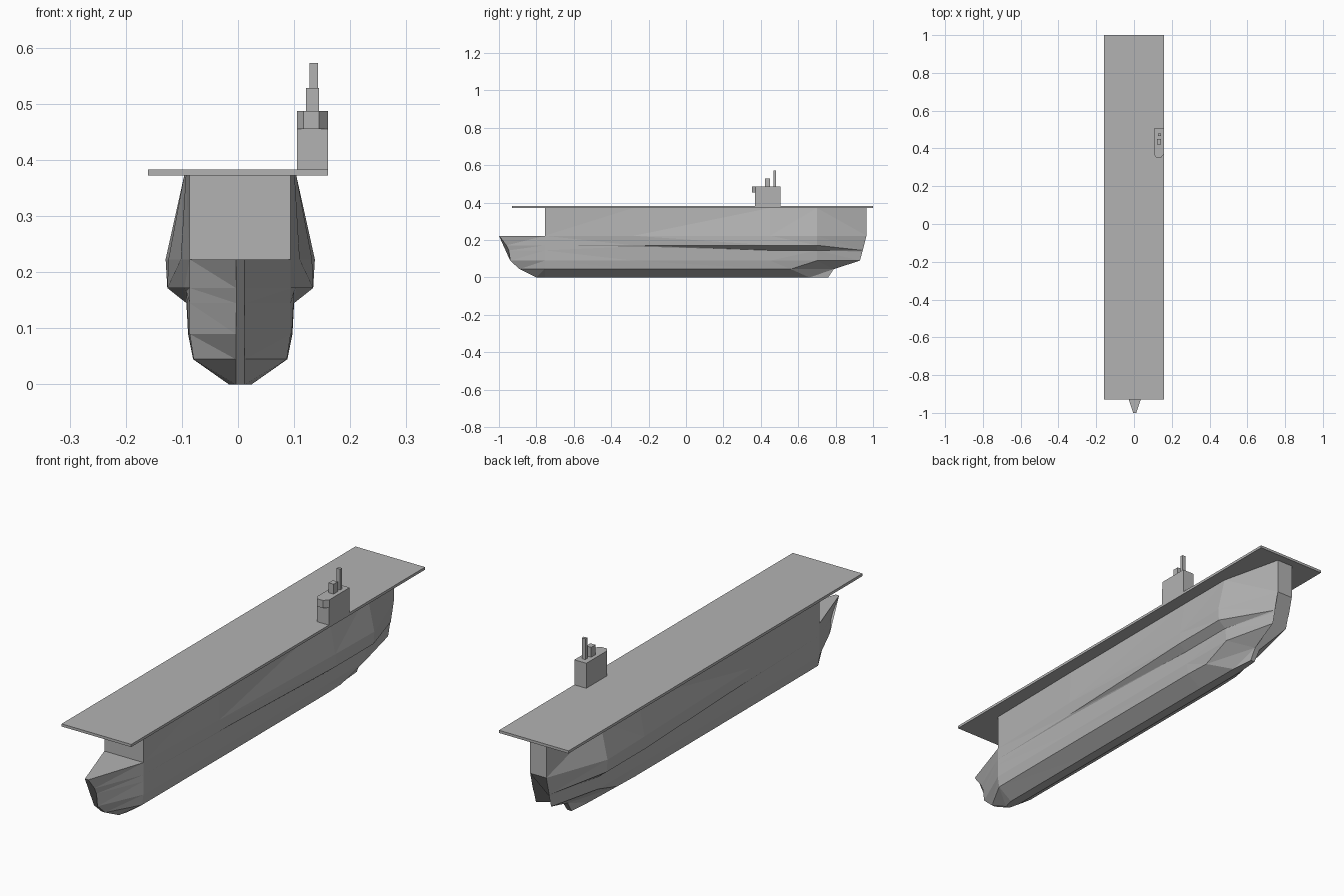
import bpy
import bmesh

cube = bpy.data.objects.get("Cube")
if cube:
    bpy.data.objects.remove(cube, do_unlink=True)

grey = bpy.data.materials.new("ship grey")
grey.use_nodes = True
COLOUR = (0.45, 0.45, 0.45, 1)
grey.diffuse_color = COLOUR
grey.node_tree.nodes["Principled BSDF"].inputs["Base Color"].default_value = COLOUR

CENTRE = 0.004


def loft(name, rings, closed_rings=True):
    """Skin a row of equal point rings and cap both ends."""
    bm = bmesh.new()
    rows = [[bm.verts.new(p) for p in ring] for ring in rings]
    n = len(rows[0])
    for a, b in zip(rows, rows[1:]):
        for i in range(n):
            j = (i + 1) % n
            bm.faces.new((a[i], a[j], b[j], b[i]))
    bm.faces.new(rows[0])
    bm.faces.new(rows[-1])
    # split the bent panels into flat facets
    bmesh.ops.triangulate(bm, faces=[f for f in bm.faces if len(f.verts) == 4])
    bmesh.ops.recalc_face_normals(bm, faces=bm.faces)
    bmesh.ops.dissolve_limit(bm, angle_limit=0.005, verts=bm.verts, edges=bm.edges)
    mesh = bpy.data.meshes.new(name)
    bm.to_mesh(mesh)
    bm.free()
    mesh.materials.append(grey)
    obj = bpy.data.objects.new(name, mesh)
    bpy.context.collection.objects.link(obj)
    return obj


def section(ys, zs, widths):
    """Mirror half a hull section into a closed ring."""
    half = list(zip(widths, ys, zs))
    left = [(CENTRE + w, y, z) for w, y, z in half]
    right = [(CENTRE - w, y, z) for w, y, z in reversed(half)]
    return left + right


def prism(name, outline, z0, z1):
    return loft(name, [[(x, y, z) for x, y in outline] for z in (z0, z1)])


def box(name, x0, x1, y0, y1, z0, z1):
    return prism(name, [(x0, y0), (x1, y0), (x1, y1), (x0, y1)], z0, z1)


# Lower hull: bow, shoulder, sponson start, sponson, quarter, stern
LEVELS = [0, 0.045, 0.09, 0.145, 0.172, 0.223]
loft("lower_hull", [
    section([-0.80, -0.89, -0.94, -0.947, -0.96, -1.0], LEVELS, [0.008] * 6),
    section([-0.755] * 6, LEVELS, [0.02, 0.083, 0.09, 0.09, 0.09, 0.09]),
    section([-0.28] * 6, [0, 0.045, 0.09, 0.166, 0.172, 0.223],
            [0.02, 0.084, 0.092, 0.096, 0.1, 0.106]),
    section([0.45] * 6, LEVELS, [0.02, 0.084, 0.093, 0.096, 0.13, 0.128]),
    section([0.66, 0.56, 0.70, 0.70, 0.70, 0.70], LEVELS,
            [0.018, 0.08, 0.09, 0.096, 0.13, 0.133]),
    section([0.76, 0.79, 0.93, 0.943, 0.945, 0.965],
            [0, 0.045, 0.09, 0.138, 0.145, 0.223],
            [0.01, 0.012, 0.035, 0.035, 0.037, 0.037]),
])

# Upper hull below the flight deck
loft("upper_hull", [section([y, y], [0.223, 0.372], [low, top]) for y, low, top in (
    (-0.755, 0.09, 0.09), (-0.28, 0.106, 0.097), (0.45, 0.128, 0.1),
    (0.70, 0.133, 0.1), (0.965, 0.037, 0.037))])

box("flight_deck", -0.16, 0.16, -0.93, 1.0, 0.372, 0.383)

# Island with overhanging bridge, funnel and mast
box("island", 0.105, 0.16, 0.368, 0.505, 0.383, 0.455)
prism("bridge", [(0.105, 0.505), (0.105, 0.368), (0.117, 0.353), (0.144, 0.353),
                 (0.16, 0.372), (0.16, 0.505)], 0.455, 0.487)
box("funnel", 0.121, 0.144, 0.422, 0.45, 0.487, 0.528)
box("mast", 0.127, 0.143, 0.467, 0.48, 0.487, 0.573)
